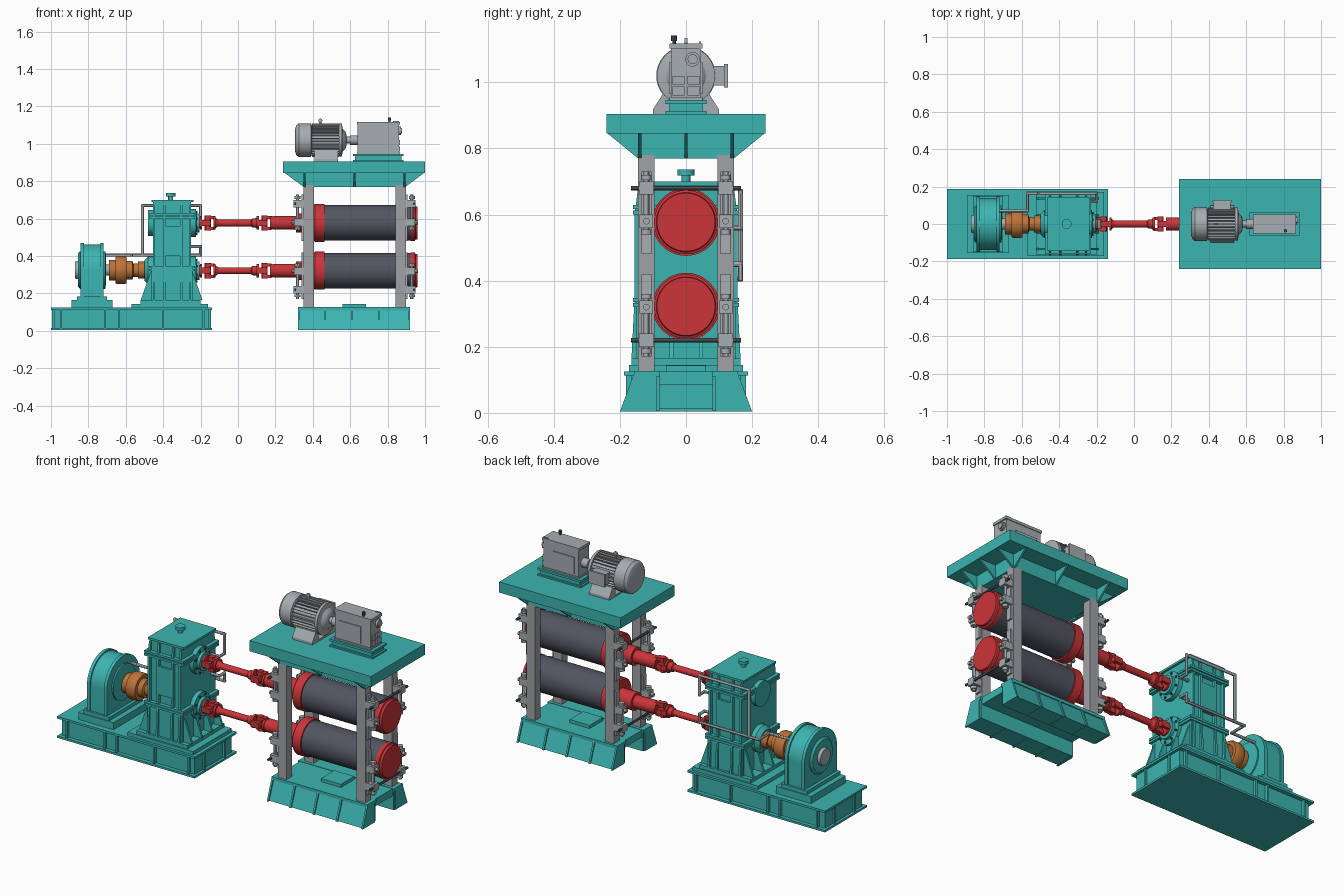
import bpy, bmesh, math
from mathutils import Matrix, Vector

def mat(name, c):
    m = bpy.data.materials.new(name)
    m.diffuse_color = (*c, 1)
    return m

TEAL = mat("teal paint", (0.045, 0.46, 0.44))
RED = mat("red paint", (0.60, 0.035, 0.04))
ROLL = mat("dark roll steel", (0.085, 0.09, 0.12))
GREY = mat("light grey", (0.38, 0.42, 0.44))
STEEL = mat("column steel", (0.35, 0.36, 0.38))
DARK = mat("dark steel", (0.06, 0.065, 0.075))
ORANGE = mat("orange brown", (0.50, 0.17, 0.04))

class Part:
    """One object gathered from boxes, prisms and turned shapes."""
    def __init__(self, name, material):
        self.name, self.m, self.bm = name, material, bmesh.new()

    def loft(self, rings):
        rings = [[self.bm.verts.new(p) for p in r] for r in rings]
        n = len(rings[0])
        for a, b in zip(rings, rings[1:]):
            for i in range(n):
                j = (i + 1) % n
                self.bm.faces.new((a[i], a[j], b[j], b[i]))
        self.bm.faces.new(rings[0][::-1])
        self.bm.faces.new(rings[-1])
        return self

    @staticmethod
    def place(axis, t, a, b):
        return {'x': (t, a, b), 'y': (a, t, b), 'z': (a, b, t)}[axis]

    def prism(self, axis, pts, t0, t1):
        return self.loft([[self.place(axis, t, a, b) for a, b in pts] for t in (t0, t1)])

    def box(self, x0, x1, y0, y1, z0, z1, mx=Matrix()):
        q = [(x0, y0), (x1, y0), (x1, y1), (x0, y1)]
        return self.loft([[mx @ Vector((x, y, z)) for x, y in q] for z in (z0, z1)])

    def lathe(self, axis, prof, a, b, n=32):
        ang = [math.tau * i / n for i in range(n)]
        return self.loft([[self.place(axis, t, a + r * math.cos(w), b + r * math.sin(w))
                           for w in ang] for t, r in prof])

    def tube(self, pts, r):
        # axis-aligned pipe run
        for p, q in zip(pts, pts[1:]):
            k = max(range(3), key=lambda i: abs(p[i] - q[i]))
            o = [p[i] for i in range(3) if i != k]
            lo, hi = sorted((p[k], q[k]))
            self.lathe('xyz'[k], [(lo - r, r * .6), (lo - r * .4, r), (hi + r * .4, r), (hi + r, r * .6)], *o, 12)
        return self

    def done(self):
        bmesh.ops.recalc_face_normals(self.bm, faces=self.bm.faces)
        me = bpy.data.meshes.new(self.name)
        self.bm.to_mesh(me)
        self.bm.free()
        me.materials.append(self.m)
        bpy.context.collection.objects.link(bpy.data.objects.new(self.name, me))

ZU, ZL = 0.577, 0.322          # upper and lower roll axes
SIDES = (-1, 1)

# Drive base: flanged girder box with stiffeners
p = Part("drive_base", TEAL)
p.box(-1, -.14, -.187, .187, .113, .125).box(-1, -.14, -.187, .187, .004, .015)
p.box(-.985, -.155, -.165, .165, .01, .12)
for x in (-.945, -.71, -.635, -.40, -.185):
    p.box(x - .005, x + .005, -.182, .182, .01, .12)
for y in (-.09, .09):
    p.box(-.995, -.145, y - .005, y + .005, .01, .12)
p.done()

# Drive wheel housing: arched body on a pedestal
def arch(r, zb):
    return [(-r, zb)] + [(-r * math.cos(math.pi * i / 28), .325 + r * math.sin(math.pi * i / 28))
                         for i in range(29)] + [(r, zb)]
p = Part("drive_housing", TEAL)
p.box(-.89, -.67, -.155, .155, .125, .165).box(-.86, -.70, -.15, .15, .165, .185)
p.prism('x', arch(.138, .18), -.832, -.728)
for x in (-.842, -.736):
    p.prism('x', arch(.146, .18), x, x + .018)
p.lathe('x', [(-.855, .09), (-.845, .1), (-.71, .1), (-.705, .07)], 0, .325, 40)
p.done()
Part("drive_shaft", GREY).lathe('x', [(-.865, .03), (-.46, .03)], 0, .325).lathe(
    'x', [(-.872, .045), (-.85, .05)], 0, .325).done()
# Coupling between housing and gearbox
Part("coupling", ORANGE).lathe('x', [
    (-.69, .04), (-.69, .055), (-.655, .055), (-.655, .07), (-.645, .075), (-.605, .075), (-.595, .07),
    (-.595, .05), (-.565, .05), (-.56, .036), (-.535, .036), (-.535, .045), (-.49, .045)], 0, .325).done()

# Gearbox
p = Part("gearbox", TEAL)
p.box(-.57, -.16, -.172, .172, .125, .145).box(-.52, -.20, -.165, .165, .145, .165)
p.box(-.455, -.25, -.138, .138, .16, .69).box(-.462, -.242, -.152, .152, .165, .34)
p.box(-.462, -.238, -.145, .145, .688, .70)
for z in (.32, .335, .60, .617):
    p.box(-.475, -.23, -.16, .16, z, z + .012)
for s in SIDES:
    for x in (-.455, -.40, -.31, -.262):
        p.prism('x', [(s * .13, .165), (s * .165, .165), (s * .156, .34), (s * .156, .6),
                      (s * .145, .68), (s * .13, .68)], x, x + .012)
    for y in (-.14, -.05, .04, .13):
        p.prism('y', [(-.355 + s * .1, .165), (-.355 + s * .165, .165), (-.355 + s * .11, .32),
                      (-.355 + s * .1, .32)], y, y + .012)
    p.box(-.40, -.31, s * .15 - .006, s * .15 + .006, .40, .56)
# bearing caps
for z in (ZU, ZL):
    p.lathe('x', [(-.26, .075), (-.225, .075), (-.222, .05), (-.205, .05)], 0, z)
p.lathe('x', [(-.50, .055), (-.48, .075), (-.44, .075)], 0, ZL).lathe('x', [(-.48, .07), (-.44, .07)], 0, ZU)
# breather on top
p.lathe('z', [(.70, .013), (.718, .013), (.718, .026), (.737, .026)], -.36, 0, 20)
p.done()
p = Part("gearbox_bolts", DARK)
for z in (ZU, ZL):
    for i in range(8):
        w = math.tau * (i + .5) / 8
        p.lathe('x', [(-.23, .006), (-.217, .006)], .063 * math.cos(w), z + .063 * math.sin(w), 6)
p.done()

# Oil pipes on the back side
Part("oil_pipes", GREY).tube([(-.25, .12, .56), (-.2, .12, .56), (-.2, .165, .56), (-.2, .165, .67),
    (-.51, .165, .67), (-.51, .165, .41)], .008).tube([(-.25, .12, .45), (-.2, .12, .45), (-.2, .165, .45),
    (-.2, .165, .405), (-.57, .165, .405), (-.57, .07, .405), (-.73, .07, .405)], .008).done()

# Cardan shafts, rolls and roll ends, upper and lower
def joint(p, x, z):
    for s in SIDES:
        p.lathe('x', [(x + s * .042, .036), (x + s * .03, .036)], 0, z, 24)
        for t in SIDES:
            if s < 0:
                p.box(x - .036, x + .014, t * .03 - .008, t * .03 + .008, z - .016, z + .016)
            else:
                p.box(x - .014, x + .036, -.016, .016, z + t * .03 - .008, z + t * .03 + .008)
    p.lathe('y', [(-.041, .017), (.041, .017)], x, z, 16)
    p.lathe('z', [(z - .041, .017), (z + .041, .017)], x, 0, 16)

for tag, z in (("upper", ZU), ("lower", ZL)):
    p = Part(tag + "_cardan_shaft", RED)
    p.lathe('x', [(-.235, .03), (-.2, .03)], 0, z)
    joint(p, -.162, z)
    p.lathe('x', [(-.125, .03), (-.105, .018), (.07, .018), (.075, .024), (.1, .026)], 0, z, 24)
    joint(p, .142, z)
    p.lathe('x', [(.18, .03), (.19, .036), (.31, .036), (.31, .05), (.42, .05)], 0, z)
    p.done()
    Part(tag + "_roll", ROLL).lathe('x', [(.45, .095), (.93, .095)], 0, z, 48).done()
    Part(tag + "_roll_collar", RED).lathe('x', [(.405, .095), (.412, .102), (.462, .102), (.462, .09)], 0, z, 48).done()
    Part(tag + "_roll_cap", RED).lathe('x', [(.922, .097), (.945, .097), (.948, .09), (.96, .088)], 0, z, 48).done()

# Four columns
p = Part("columns", STEEL)
for x in (.35, .842):
    for s in SIDES:
        p.box(x, x + .055, s * .12 - .025, s * .12 + .025, .12, .78)
p.done()

# Roll adjusting brackets outside each column, mirrored upper and lower
p, d = Part("roll_brackets", GREY), Part("adjusting_rods", DARK)
def zspan(m, a, b):
    return sorted((.45 + m * (a - .45), .45 + m * (b - .45)))
for m in SIDES:
    for x, s in ((.35, -1), (.897, 1)):
        X = lambda a, b: sorted((x + s * a, x + s * b))
        for y in (-.12, .12):
            for a, b, w, t in ((.66, .70, .022, .052), (.56, .60, .02, .05), (.48, .73, .015, .01)):
                p.box(*X(-.004, t), y - w, y + w, *zspan(m, a, b))
            for a, b, r in ((.55, .73, .009), (.705, .72, .016), (.54, .555, .016)):
                p.lathe('z', [(t, r) for t in zspan(m, a, b)], x + s * .032, y, 12)
            p.lathe('x', [(t, .01) for t in X(0, .065)], y, sum(zspan(m, .58, .58)) / 2, 12)
        d.lathe('y', [(-.166, .007), (.166, .007)], x + s * .045, .45 + m * .23, 12)
p.done()
d.done()

# Stand feet, sloped and ribbed, with a bridge between
p = Part("stand_base", TEAL)
for s in SIDES:
    p.prism('x', [(s * .192, .006), (s * .15, .115), (s * .08, .115), (s * .08, .006)], .325, .915)
    p.box(.32, .92, *sorted((s * .078, s * .158)), .11, .127)
    for x in (.32, .46, .605, .75, .91):
        p.prism('x', [(s * .2, .004), (s * .157, .12), (s * .09, .12), (s * .09, .004)], x, x + .01)
p.box(.33, .91, -.09, .09, .085, .125).box(.56, .685, -.06, .06, .12, .143)
p.done()

# Top table with gussets
p = Part("top_table", TEAL)
p.box(.24, 1, -.24, .24, .845, .905).box(.35, .895, -.145, .145, .77, .85)
for s in SIDES:
    for x in (.35, .618, .885):
        p.prism('x', [(s * .14, .77), (s * .145, .77), (s * .238, .846), (s * .14, .846)], x, x + .01)
    for y in (-.145, -.005, .135):
        e = .35 if s < 0 else .895
        p.prism('y', [(e - s * .01, .77), (e, .77), (e + s * .102, .846), (e - s * .01, .846)], y, y + .01)
p.done()

# Electric motor with cooling fins, feet and terminal box
ZM = 1.02
p = Part("motor", GREY)
p.lathe('x', [(.305, .06), (.312, .08), (.325, .09), (.39, .09), (.395, .076), (.54, .076), (.54, .088),
              (.555, .088), (.56, .06), (.575, .045), (.58, .03)], 0, ZM, 40)
for i in range(30):
    p.box(.395, .54, -.002, .002, .07, .089,
          Matrix.Translation((0, 0, ZM)) @ Matrix.Rotation(math.tau * i / 30, 4, 'X'))
for s in SIDES:
    p.prism('x', [(s * .1, .905), (s * .1, .918), (s * .07, .965), (s * .04, .96), (s * .05, .905)], .41, .535)
p.box(.41, .535, -.1, .1, .905, .915)
p.box(.425, .515, .06, .12, .99, 1.05).box(.42, .52, .115, .127, .985, 1.055)
p.lathe('z', [(1.1, .006), (1.118, .006)], .44, 0, 12).lathe('y', [(-.004, .011), (.004, .011)], .44, 1.124, 16)
p.done()
Part("motor_shaft", GREY).lathe('x', [(.57, .018), (.60, .018), (.60, .026), (.65, .026)], 0, ZM, 24).done()

# Reducer on its teal stand
Part("reducer_stand", TEAL).box(.615, .885, -.062, .062, .935, .947).box(
    .625, .875, -.052, .052, .905, .94).box(.615, .885, -.062, .062, .905, .913).done()
p = Part("reducer", GREY)
p.box(.64, .86, -.046, .046, .945, 1.105).box(.635, .866, -.05, .05, 1.103, 1.118)
p.box(.635, .866, -.05, .05, .945, .955)
for s in SIDES:
    p.box(.665, .80, s * .047 - .004, s * .047 + .004, .965, 1.06)
    for z in (.96, .993):
        p.box(.855, .867, s * .023 - .018, s * .023 + .018, z, z + .027)
p.lathe('x', [(.86, .022), (.872, .022), (.872, .015), (.878, .015)], .02, 1.07, 24)
p.box(.83, .862, .04, .046, 1.1, 1.123)
p.done()
Part("reducer_breather", DARK).lathe('z', [(1.115, .005), (1.125, .005), (1.125, .009), (1.142, .009)],
                                     .81, -.036, 12).done()

# Smooth round surfaces, keep edges sharp
for o in bpy.data.objects:
    o.select_set(True)
bpy.context.view_layer.objects.active = bpy.data.objects["gearbox"]
bpy.ops.object.shade_smooth_by_angle(angle=math.radians(30))
